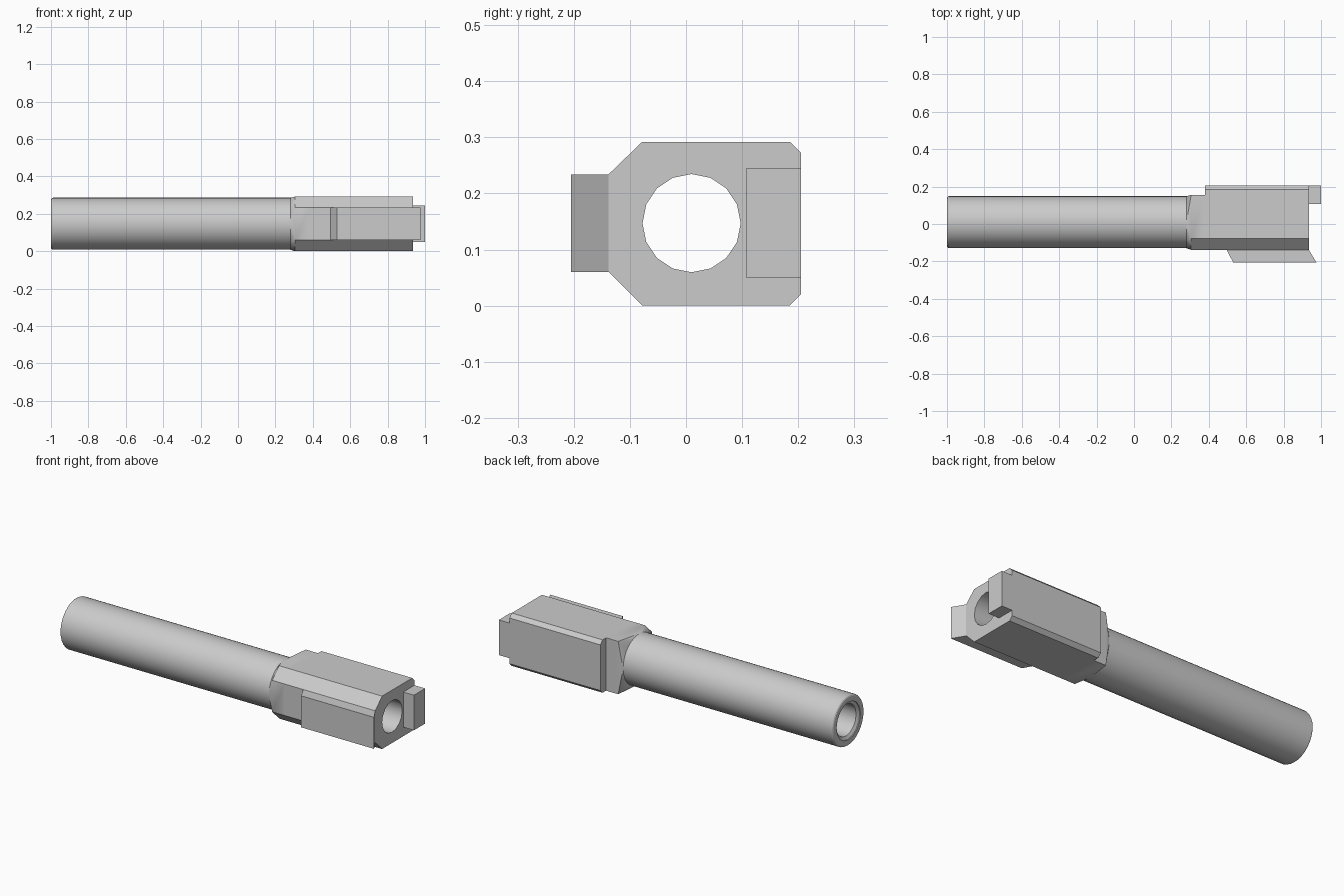
import bpy, bmesh
from math import cos, sin, pi, radians

if "Cube" in bpy.data.objects:
    bpy.data.objects.remove(bpy.data.objects["Cube"])

CY, CZ = 0.01, 0.147          # bore axis
R, BORE = 0.139, 0.0875


def ring(x, r, n):
    return [(x, CY + r * cos(2 * pi * i / n), CZ + r * sin(2 * pi * i / n)) for i in range(n)]


def finish(name, bm):
    bmesh.ops.recalc_face_normals(bm, faces=bm.faces)
    me = bpy.data.meshes.new(name)
    bm.to_mesh(me)
    bm.free()
    ob = bpy.data.objects.new(name, me)
    bpy.context.collection.objects.link(ob)
    return ob


def hull(name, pts):
    bm = bmesh.new()
    for p in pts:
        bm.verts.new(p)
    bmesh.ops.convex_hull(bm, input=bm.verts)
    bmesh.ops.dissolve_limit(bm, angle_limit=radians(0.3), verts=bm.verts, edges=bm.edges)
    return finish(name, bm)


def lathe(name, profile, n):
    bm = bmesh.new()
    rings = [[bm.verts.new(p) for p in ring(x, r, n)] for x, r in profile]
    for a, b in zip(rings, rings[1:]):
        for i in range(n):
            j = (i + 1) % n
            bm.faces.new((a[i], a[j], b[j], b[i]))
    bm.faces.new(rings[0])
    bm.faces.new(rings[-1])
    return finish(name, bm)


def combine(target, other, operation):
    m = target.modifiers.new("combine", 'BOOLEAN')
    m.operation, m.object, m.solver = operation, other, 'EXACT'
    bpy.context.view_layer.objects.active = target
    bpy.ops.object.modifier_apply(modifier=m.name)
    bpy.data.objects.remove(other)


def section(x, right):
    left = [(-0.138, 0.06), (-0.138, 0.234), (-0.078, 0.292), (-0.078, 0.0)]
    return [(x, y, z) for y, z in left + right]


# Main block with small bevels on the far side
full = [(0.185, 0), (0.205, 0.02), (0.205, 0.272), (0.185, 0.292)]
body = hull("barrel", section(0.38, full) + section(0.935, full))

# Narrower front of the block, tapering onto the round tube
narrow = [(0.155, 0), (0.155, 0.292)]
neck = hull("neck", ring(0.28, R, 32) + section(0.306, narrow) + section(0.42, narrow))
combine(body, neck, 'UNION')

# Rear hood
hood = hull("hood", [(x, y, z) for x in (0.9, 1.0) for y in (0.107, 0.205) for z in (0.05, 0.244)])
combine(body, hood, 'UNION')

# Slanted lug
lug_xy = [(0.495, -0.138), (0.53, -0.205), (0.975, -0.205), (0.935, -0.138), (0.92, -0.12), (0.51, -0.12)]
lug = hull("lug", [(x, y, z) for x, y in lug_xy for z in (0.06, 0.234)])
combine(body, lug, 'UNION')

# Round tube with softened front rim
tube = lathe("tube", [(-1, R - 0.01), (-0.997, R - 0.004), (-0.99, R), (0.295, R)], 32)
combine(body, tube, 'UNION')

# Through bore with a countersunk mouth
bore = lathe("bore", [(-1.02, 0.104), (-0.995, 0.104), (-0.985, BORE), (1.1, BORE)], 16)
combine(body, bore, 'DIFFERENCE')

bpy.ops.object.select_all(action='DESELECT')
body.select_set(True)
bpy.context.view_layer.objects.active = body
bpy.ops.object.shade_smooth_by_angle(angle=radians(25))
